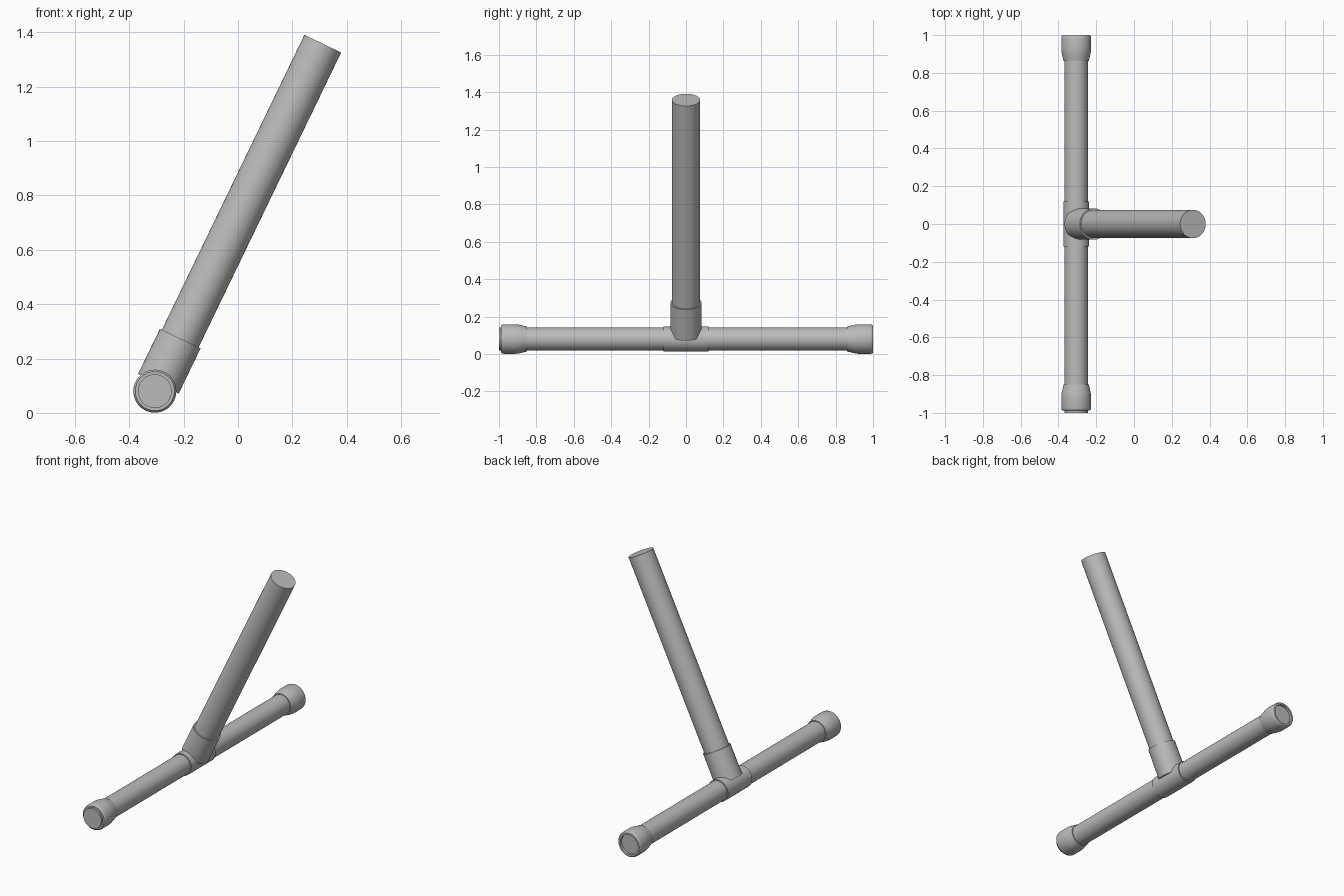
import bpy, bmesh, math
from mathutils import Vector

if "Cube" in bpy.data.objects:
    bpy.data.objects.remove(bpy.data.objects["Cube"], do_unlink=True)

GREY = (0.5, 0.5, 0.5, 1)
grey = bpy.data.materials.new("plain grey")
grey.use_nodes = True
grey.diffuse_color = GREY
grey.node_tree.nodes["Principled BSDF"].inputs["Base Color"].default_value = GREY

CENTRE = Vector((-0.306, 0, 0.08))           # where the two pipe axes cross
BAR = Vector((0, 1, 0))
LEAN = Vector((0.435, 0, 0.9)).normalized()
SIDES = 64


def turned(name, axis, profile, closed=False):
    """Revolve (distance along axis, radius) points around an axis through CENTRE."""
    bm = bmesh.new()
    turn = Vector((0, 0, 1)).rotation_difference(axis)
    rings = []
    for t, r in profile:
        rings.append([bm.verts.new(CENTRE + turn @ Vector((
            r * math.cos(math.tau * i / SIDES), r * math.sin(math.tau * i / SIDES), t)))
            for i in range(SIDES)])
    pairs = list(zip(rings, rings[1:]))
    if closed:
        pairs.append((rings[-1], rings[0]))
    else:
        bm.faces.new(rings[0])
        bm.faces.new(rings[-1])
    for a, b in pairs:
        for i in range(SIDES):
            j = (i + 1) % SIDES
            bm.faces.new((a[i], a[j], b[j], b[i]))
    bmesh.ops.recalc_face_normals(bm, faces=bm.faces)
    mesh = bpy.data.meshes.new(name)
    bm.to_mesh(mesh)
    bm.free()
    mesh.materials.append(grey)
    obj = bpy.data.objects.new(name, mesh)
    bpy.context.collection.objects.link(obj)
    bpy.ops.object.select_all(action="DESELECT")
    obj.select_set(True)
    bpy.context.view_layer.objects.active = obj
    bpy.ops.object.shade_smooth_by_angle(angle=math.radians(35))
    return obj


# Horizontal bar and the tee fitting around its middle
turned("cross_bar", BAR, [(-1, 0.062), (0.985, 0.062)])
turned("tee_sleeve", BAR, [(-0.12, 0.068), (0.12, 0.068)])

# Leaning branch socket and long post
turned("tee_branch", LEAN, [(0.03, 0.083), (0.215, 0.083)])
turned("leaning_post", LEAN, [(0.05, 0.075), (1.42, 0.075)])

# Flared foot sleeves, from the narrow mouth to the rounded outer rim
sleeve = [(0, 0.061), (0, 0.067), (0.01, 0.069), (0.045, 0.077), (0.06, 0.079),
          (0.125, 0.079), (0.133, 0.077), (0.138, 0.072), (0.138, 0.061)]
for name, side, start in (("front_foot", -1, 0.85), ("back_foot", 1, 0.862)):
    turned(name, BAR, [(side * (start + t), r) for t, r in sleeve], closed=True)
